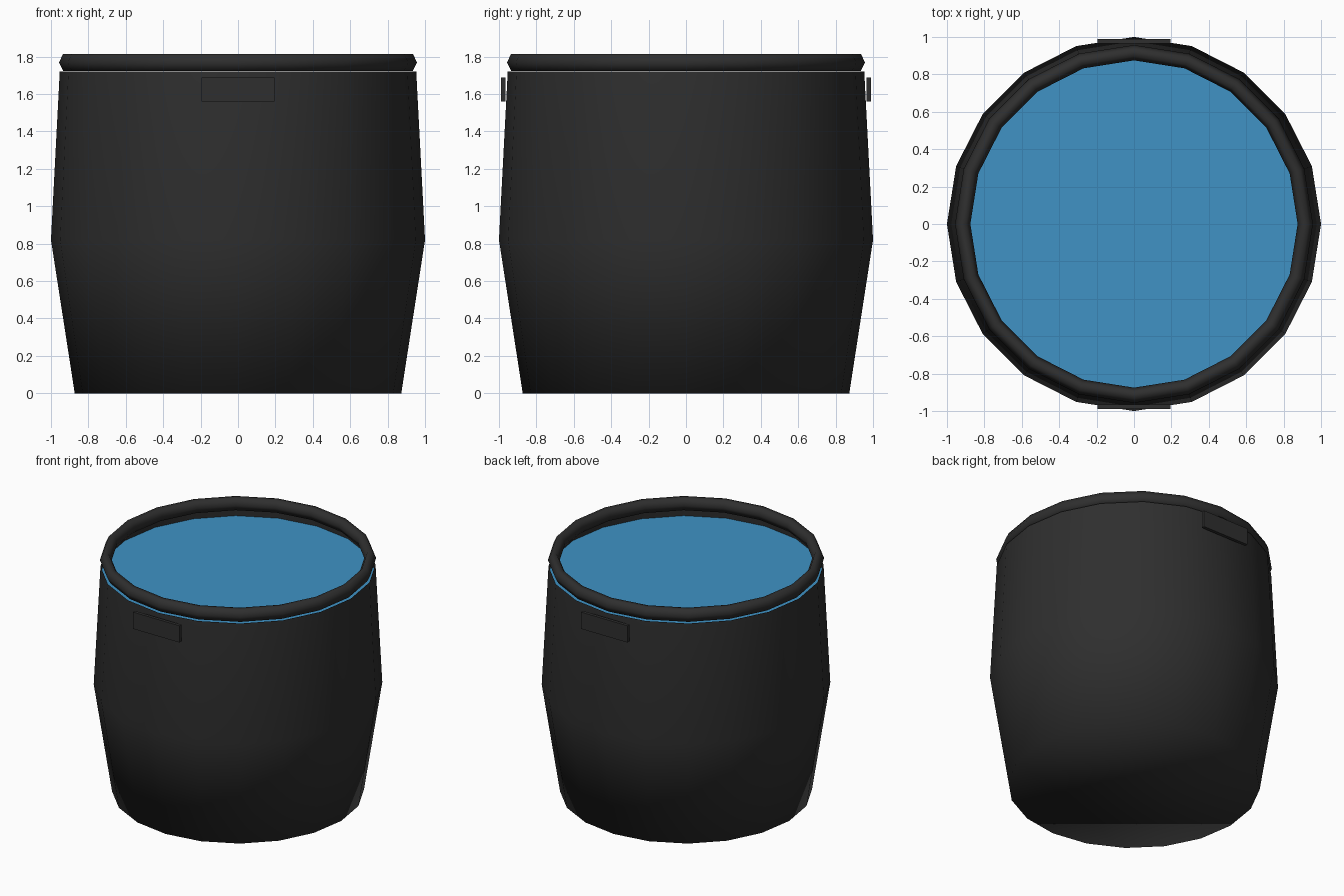
import bpy, math

if "Cube" in bpy.data.objects:
    bpy.data.objects.remove(bpy.data.objects["Cube"])

SIDES = 20


def material(name, rgb):
    m = bpy.data.materials.new(name)
    m.diffuse_color = (*rgb, 1)
    m.use_nodes = True
    m.node_tree.nodes["Principled BSDF"].inputs["Base Color"].default_value = m.diffuse_color
    return m


dark = material("dark_shell", (0.028, 0.028, 0.028))
blue = material("blue_liquid", (0.05, 0.29, 0.56))


def lathe(name, profile, mat, closed=False, cap=False, smooth=True):
    """Revolve (radius, z) points around z, corners on the x and y axes."""
    verts = [(r * math.cos(math.tau * i / SIDES), r * math.sin(math.tau * i / SIDES), z)
             for r, z in profile for i in range(SIDES)]
    n = len(profile)
    faces = []
    for k in range(n if closed else n - 1):
        a, b = k * SIDES, (k + 1) % n * SIDES
        for i in range(SIDES):
            j = (i + 1) % SIDES
            faces.append((a + i, a + j, b + j, b + i))
    if cap:
        faces.append(tuple(reversed(range(SIDES))))
    mesh = bpy.data.meshes.new(name)
    mesh.from_pydata(verts, [], faces)
    mesh.materials.append(mat)
    for p in mesh.polygons:
        p.use_smooth = smooth
    ob = bpy.data.objects.new(name, mesh)
    bpy.context.collection.objects.link(ob)
    return ob


# Bulging open shell with a floor
lathe("barrel_body", [(0.873, 0), (1.0, 0.82), (0.953, 1.72)], dark, cap=True)

# Six-sided rim ring floating just above the shell
lathe("rim_ring", [(0.957, 1.769), (0.935, 1.815), (0.897, 1.815),
                   (0.875, 1.769), (0.897, 1.724), (0.935, 1.724)], dark, closed=True)

# Liquid surface slightly below the rim
bpy.ops.mesh.primitive_circle_add(vertices=SIDES, radius=0.955, fill_type='NGON',
                                  location=(0, 0, 1.655))
liquid = bpy.context.object
liquid.name = "liquid_surface"
liquid.data.materials.append(blue)

# Flat grip plates on front and back
for name, side in (("front_grip", -1), ("back_grip", 1)):
    bpy.ops.mesh.primitive_cube_add(size=1, location=(0, side * 0.976, 1.624))
    grip = bpy.context.object
    grip.name = name
    grip.scale = (0.392, 0.024, 0.128)
    grip.data.materials.append(dark)
